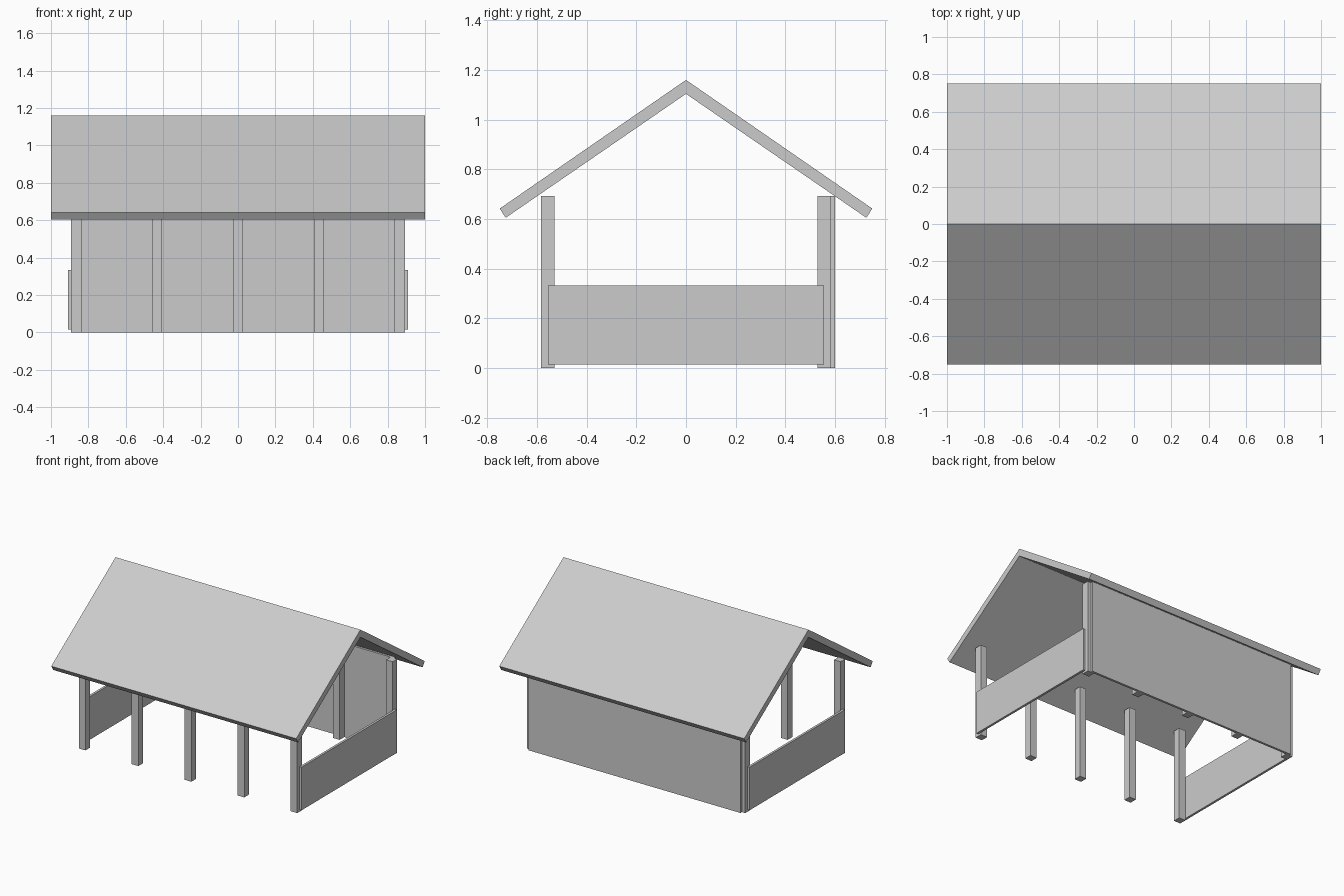
import bpy

if "Cube" in bpy.data.objects:
    bpy.data.objects.remove(bpy.data.objects["Cube"])

POST = 0.054          # post width
PX, PY = 0.865, 0.556  # post row extents (centres)
TOP = 0.692           # post and wall height
BOARD = 0.017         # wall board thickness


def box(name, lo, hi):
    """Axis-aligned box from its two opposite corners."""
    bpy.ops.mesh.primitive_cube_add(size=1)
    ob = bpy.context.object
    ob.name = name
    ob.location = [(a + b) / 2 for a, b in zip(lo, hi)]
    ob.scale = [b - a for a, b in zip(lo, hi)]
    bpy.ops.object.transform_apply(location=True, rotation=False, scale=True)
    return ob


def prism_x(name, profile, x0, x1):
    """Extrude a (y, z) outline along x."""
    n = len(profile)
    verts = [(x, y, z) for x in (x0, x1) for y, z in profile]
    faces = [tuple(range(n))[::-1], tuple(range(n, 2 * n))]
    faces += [(i, (i + 1) % n, (i + 1) % n + n, i + n) for i in range(n)]
    me = bpy.data.meshes.new(name)
    me.from_pydata(verts, [], faces)
    ob = bpy.data.objects.new(name, me)
    bpy.context.collection.objects.link(ob)
    return ob


# Two rows of five posts
h = POST / 2
for row, y in (("front", -PY), ("back", PY)):
    for i in range(5):
        x = -PX + i * PX / 2
        box(f"{row}_post_{i + 1}", (x - h, y - h, 0), (x + h, y + h, TOP))

# Full-height back wall on the outside of the back posts
box("back_wall", (-PX, PY + h, 0), (PX, PY + h + BOARD, TOP))

# Low end walls on the outside of the corner posts
for side, s in (("left", -1), ("right", 1)):
    xs = sorted((s * (PX + h), s * (PX + h + BOARD)))
    box(f"{side}_low_wall", (xs[0], -PY, 0.015), (xs[1], PY, 0.333))

# Gable roof: two slopes, each a slab meeting at the ridge
for side, s in (("front", -1), ("back", 1)):
    outline = [(0, 1.16), (0, 1.104), (s * 0.726, 0.605), (s * 0.75, 0.642)]
    prism_x(f"{side}_roof_slope", outline[::-s], -1, 1)
